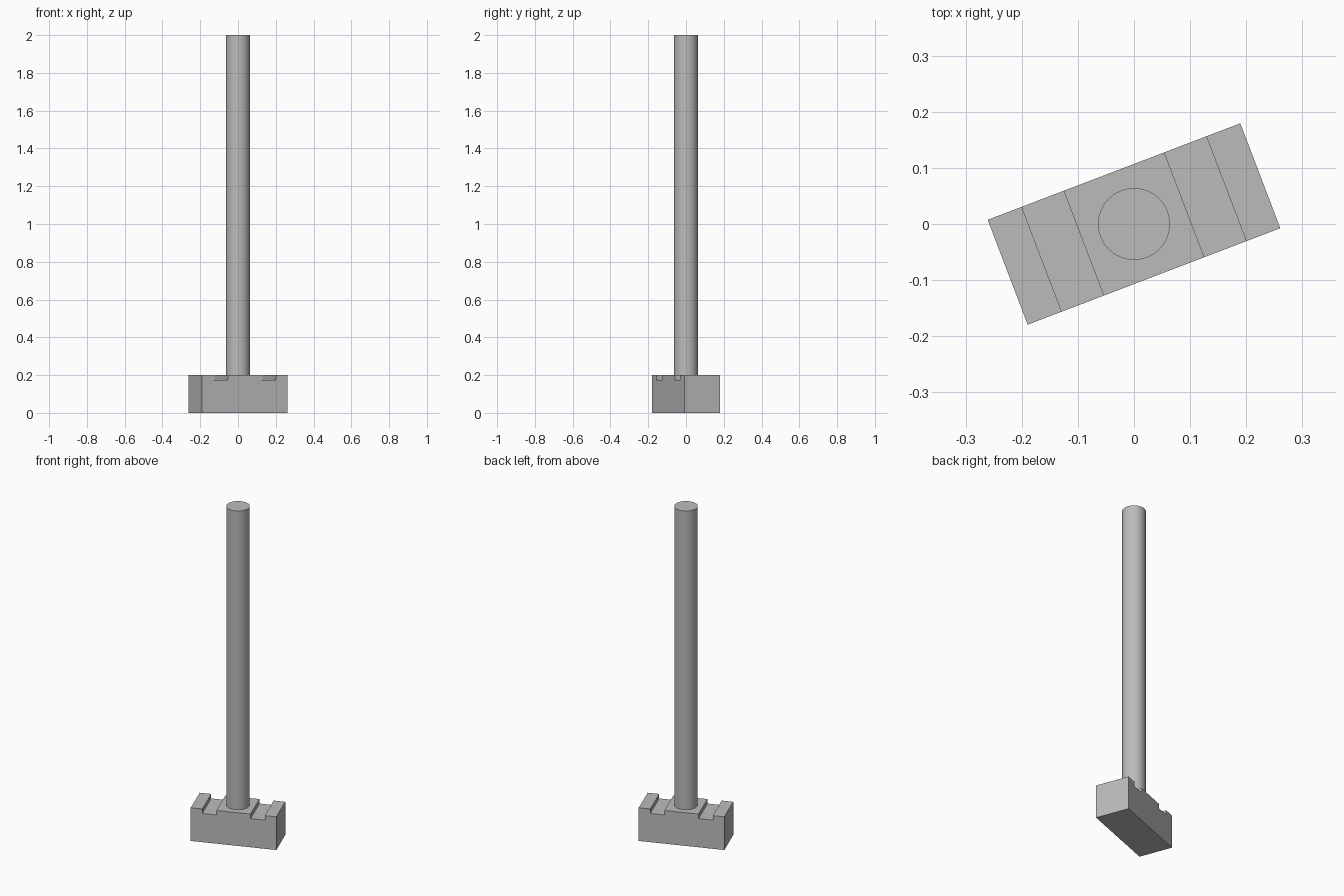
import bpy, bmesh, math
from mathutils import Matrix

cube = bpy.data.objects.get("Cube")
if cube:
    bpy.data.objects.remove(cube, do_unlink=True)

grey = bpy.data.materials.new("plain_grey")
grey.use_nodes = True
colour = (0.5, 0.5, 0.5, 1)
grey.diffuse_color = colour
grey.node_tree.nodes["Principled BSDF"].inputs["Base Color"].default_value = colour

HALF_LENGTH, HALF_WIDTH, HEIGHT = 0.241, 0.1, 0.2
GROOVE_IN, GROOVE_OUT, GROOVE_FLOOR = 0.096, 0.176, 0.173
TURN = math.radians(20.9)

# Base block: notched profile extruded across its width
right = [(HALF_LENGTH, 0), (HALF_LENGTH, HEIGHT), (GROOVE_OUT, HEIGHT),
         (GROOVE_OUT, GROOVE_FLOOR), (GROOVE_IN, GROOVE_FLOOR), (GROOVE_IN, HEIGHT)]
profile = right + [(-x, z) for x, z in reversed(right)]
bm = bmesh.new()
side = bm.faces.new([bm.verts.new((x, -HALF_WIDTH, z)) for x, z in profile])
extruded = bmesh.ops.extrude_face_region(bm, geom=[side], use_keep_orig=True)
new_verts = [v for v in extruded["geom"] if isinstance(v, bmesh.types.BMVert)]
bmesh.ops.translate(bm, verts=new_verts, vec=(0, 2 * HALF_WIDTH, 0))
bmesh.ops.recalc_face_normals(bm, faces=bm.faces)
bm.transform(Matrix.Rotation(TURN, 4, "Z"))
mesh = bpy.data.meshes.new("base_block")
bm.to_mesh(mesh)
bm.free()
block = bpy.data.objects.new("base_block", mesh)
bpy.context.collection.objects.link(block)
block.data.materials.append(grey)

# Upright round post standing on the block
bpy.ops.mesh.primitive_cylinder_add(vertices=64, radius=0.064, depth=2 - HEIGHT,
                                    location=(0, 0, 1 + HEIGHT / 2))
post = bpy.context.object
post.name = "post"
post.data.materials.append(grey)
bpy.ops.object.shade_smooth_by_angle(angle=math.radians(30))
